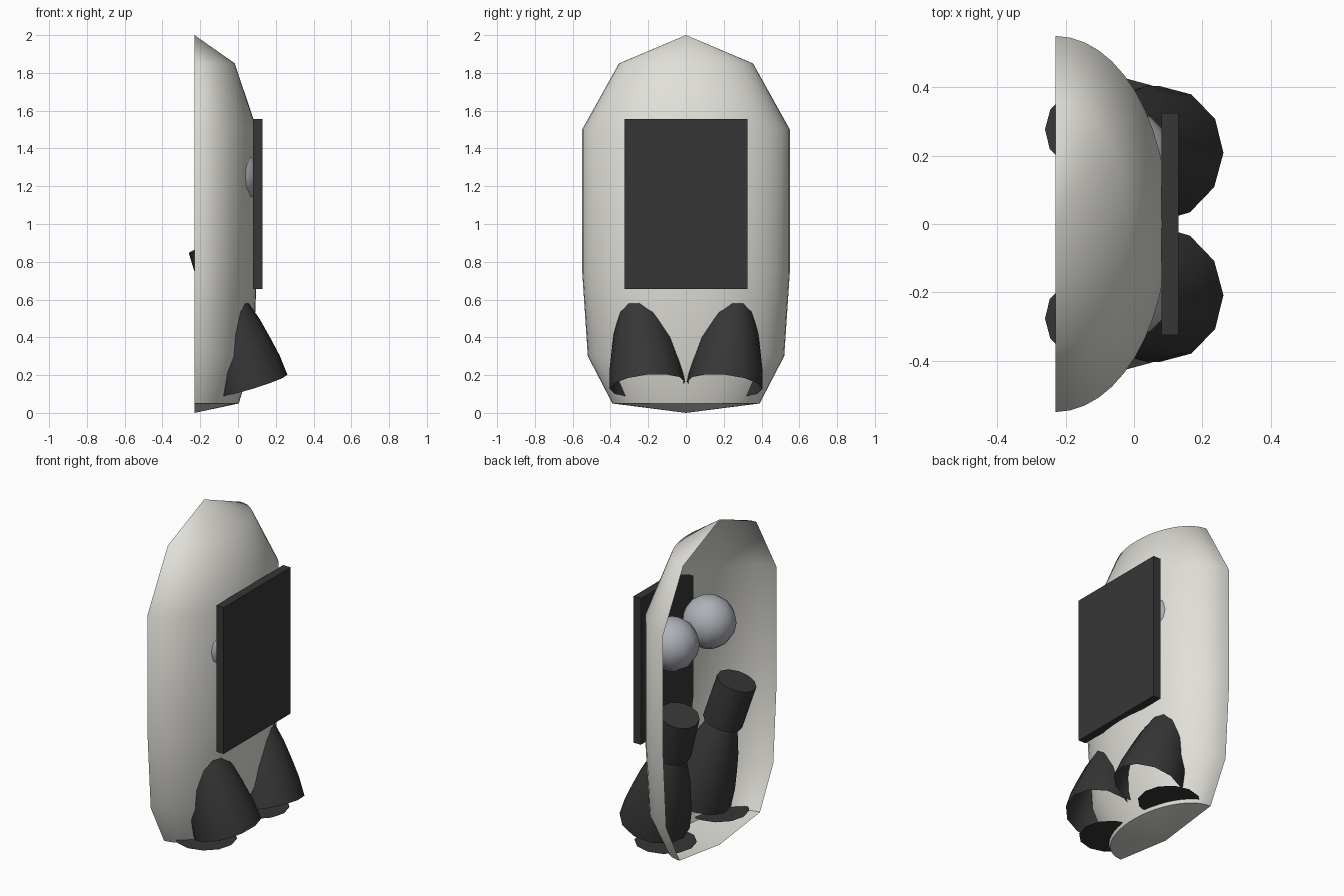
import bpy, bmesh, math
from mathutils import Matrix, Vector

cube = bpy.data.objects.get("Cube")
if cube:
    bpy.data.objects.remove(cube, do_unlink=True)


def material(name, rgb):
    m = bpy.data.materials.new(name)
    m.use_nodes = True
    m.diffuse_color = (*rgb, 1)
    bsdf = next(n for n in m.node_tree.nodes if n.type == 'BSDF_PRINCIPLED')
    bsdf.inputs["Base Color"].default_value = (*rgb, 1)
    return m


SHELL = material("warm white", (0.75, 0.74, 0.69))
DARK = material("charcoal", (0.037, 0.037, 0.037))
TANK = material("silver grey", (0.42, 0.44, 0.48))


def finish(name, bm, mat, smooth=None):
    bmesh.ops.remove_doubles(bm, verts=bm.verts, dist=0.0005)
    mesh = bpy.data.meshes.new(name)
    bm.to_mesh(mesh)
    bm.free()
    mesh.materials.append(mat)
    ob = bpy.data.objects.new(name, mesh)
    bpy.context.collection.objects.link(ob)
    if smooth:
        bpy.ops.object.select_all(action='DESELECT')
        ob.select_set(True)
        bpy.context.view_layer.objects.active = ob
        bpy.ops.object.shade_smooth_by_angle(angle=math.radians(smooth))
    return ob


def lathe(profile, steps, start=0, sweep=math.tau):
    """Sheet swept around z from (radius, height) points listed bottom to top."""
    bm = bmesh.new()
    rings = []
    for r, z in profile:
        angles = [start + sweep * i / steps for i in range(steps + 1)]
        rings.append([bm.verts.new((r * math.cos(a), r * math.sin(a), z)) for a in angles])
    for low, high in zip(rings, rings[1:]):
        for i in range(steps):
            quad = (low[i], low[i + 1], high[i + 1], high[i])
            if (quad[0].co - quad[1].co).length < 1e-6:
                quad = quad[1:]
            elif (quad[2].co - quad[3].co).length < 1e-6:
                quad = quad[:3]
            bm.faces.new(quad)
    return bm


# Half shell, open at its flat side
bm = lathe([(0, 0), (0.39, 0.05), (0.52, 0.3), (0.55, 0.75), (0.55, 1.5),
            (0.355, 1.85), (0, 2)], 24, -math.pi / 2, math.pi)
bm.transform(Matrix.Translation((-0.23, 0, 0)) @ Matrix.Diagonal((0.6, 1, 1, 1)))
finish("body_shell", bm, SHELL, 50)

# Flat panel on the curved side
bm = bmesh.new()
bmesh.ops.create_cube(bm, size=1, matrix=Matrix.Translation((0.105, 0, 1.105))
                      @ Matrix.Diagonal((0.05, 0.65, 0.9, 1)))
finish("panel", bm, DARK)

for side, label in ((1, "left"), (-1, "right")):
    # Round tank
    bm = bmesh.new()
    bmesh.ops.create_uvsphere(bm, u_segments=12, v_segments=8, radius=0.155,
                              matrix=Matrix.Translation((-0.03, 0.18 * side, 1.25)))
    finish("tank_" + label, bm, TANK, 60)

    # Tilted engine: open bell below, closed cylinder above
    rim = Vector((0.07, 0.205 * side, 0.145))
    axis = Vector((-0.3, 0.1 * side, 1))
    tilt = Matrix.Translation(rim) @ Vector((0, 0, 1)).rotation_difference(axis).to_matrix().to_4x4()
    bm = lathe([(0.2, 0), (0.19, 0.11), (0.168, 0.22), (0.143, 0.33),
                (0.11, 0.43), (0.08, 0.51)], 12)
    bm.transform(tilt)
    finish("engine_bell_" + label, bm, DARK, 50)

    bm = bmesh.new()
    bmesh.ops.create_cone(bm, cap_ends=True, segments=12, radius1=0.115, radius2=0.115,
                          depth=0.27, matrix=tilt @ Matrix.Translation((0, 0, 0.635)))
    finish("engine_block_" + label, bm, DARK, 50)

    # Thin plate crossing the foot of the shell
    bm = bmesh.new()
    bmesh.ops.create_circle(bm, cap_ends=True, segments=12, radius=0.175,
                            matrix=Matrix.Translation((-0.04, 0.255 * side, 0.07)))
    finish("foot_plate_" + label, bm, DARK)
